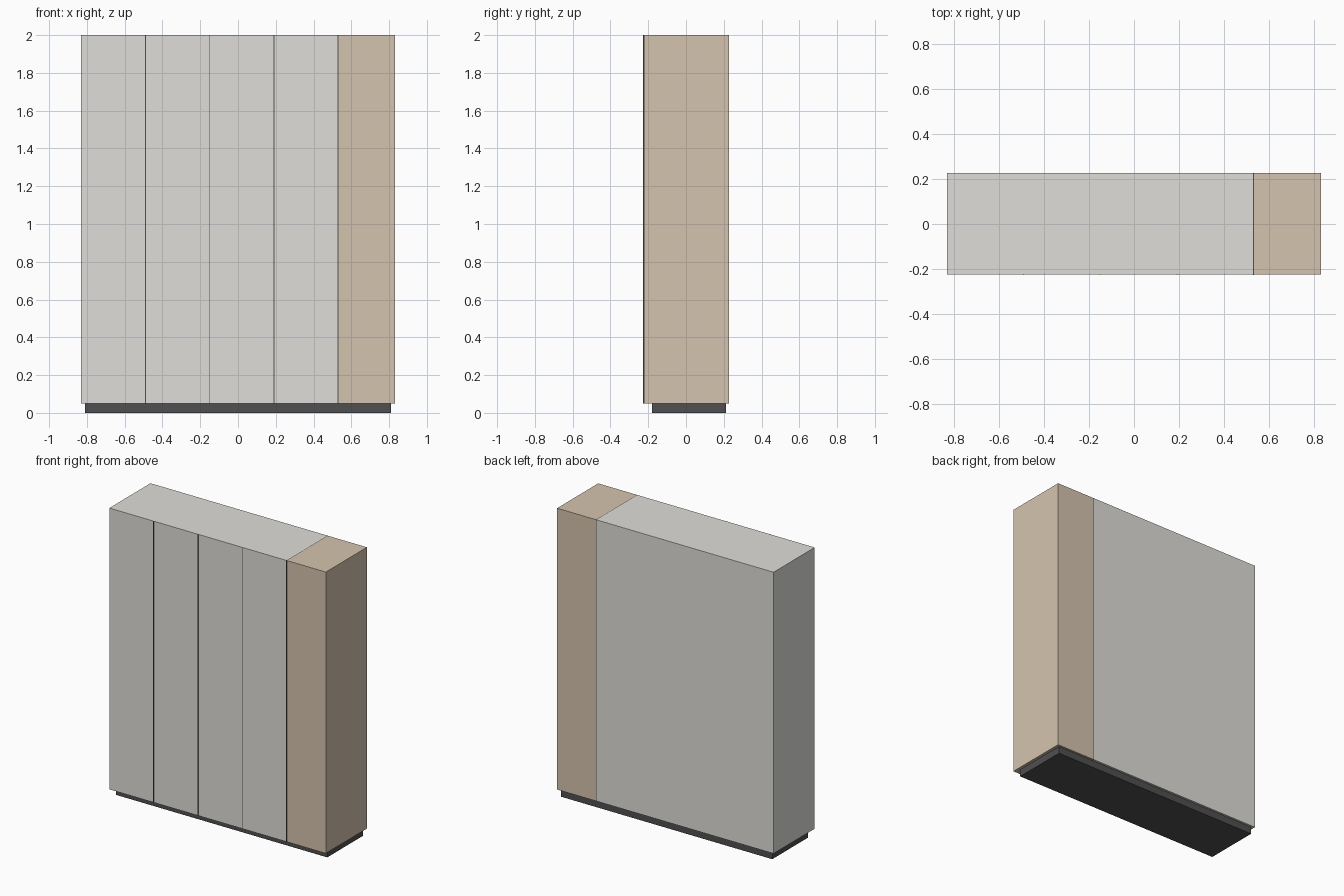
import bpy

if "Cube" in bpy.data.objects:
    bpy.data.objects.remove(bpy.data.objects["Cube"])


def material(name, rgb):
    m = bpy.data.materials.new(name)
    m.diffuse_color = (*rgb, 1)
    m.use_nodes = True
    m.node_tree.nodes["Principled BSDF"].inputs["Base Color"].default_value = m.diffuse_color
    return m


def box(name, lo, hi, mat):
    """Axis-aligned box between two corners."""
    bpy.ops.mesh.primitive_cube_add(size=1, location=[(a + b) / 2 for a, b in zip(lo, hi)])
    ob = bpy.context.object
    ob.name = name
    ob.scale = [b - a for a, b in zip(lo, hi)]
    bpy.ops.object.transform_apply(location=False, rotation=False, scale=True)
    ob.data.materials.append(mat)
    return ob


white = material("white_lacquer", (0.74, 0.73, 0.70))
wood = material("light_wood", (0.66, 0.55, 0.42))
dark = material("dark_trim", (0.08, 0.08, 0.08))

W, FRONT, BACK = 0.83, -0.2235, 0.2265   # half width, front and back planes
Z0, Z1 = 0.05, 2.0                       # cabinet bottom and top
SPLIT, DOOR, SEAM = 0.53, 0.34, 0.002    # wood column start, door width, half seam

# Recessed plinth
box("plinth", (-0.81, -0.179, 0), (0.81, 0.212, Z0), dark)

# Wardrobe body and wooden end column
box("wardrobe_body", (-W, FRONT, Z0), (SPLIT - SEAM, BACK, Z1), white)
box("wood_column", (SPLIT + SEAM, FRONT, Z0), (W, BACK, Z1), wood)

# Full-depth seam between body and column
box("column_seam", (SPLIT - SEAM, FRONT - 0.003, Z0), (SPLIT + SEAM, BACK, Z1), dark)

# Thin dark strips dividing the four doors
for i in range(1, 4):
    x = -W + i * DOOR
    box(f"door_seam_{i}", (x - SEAM, FRONT - 0.003, Z0), (x + SEAM, FRONT + 0.002, Z1), dark)
